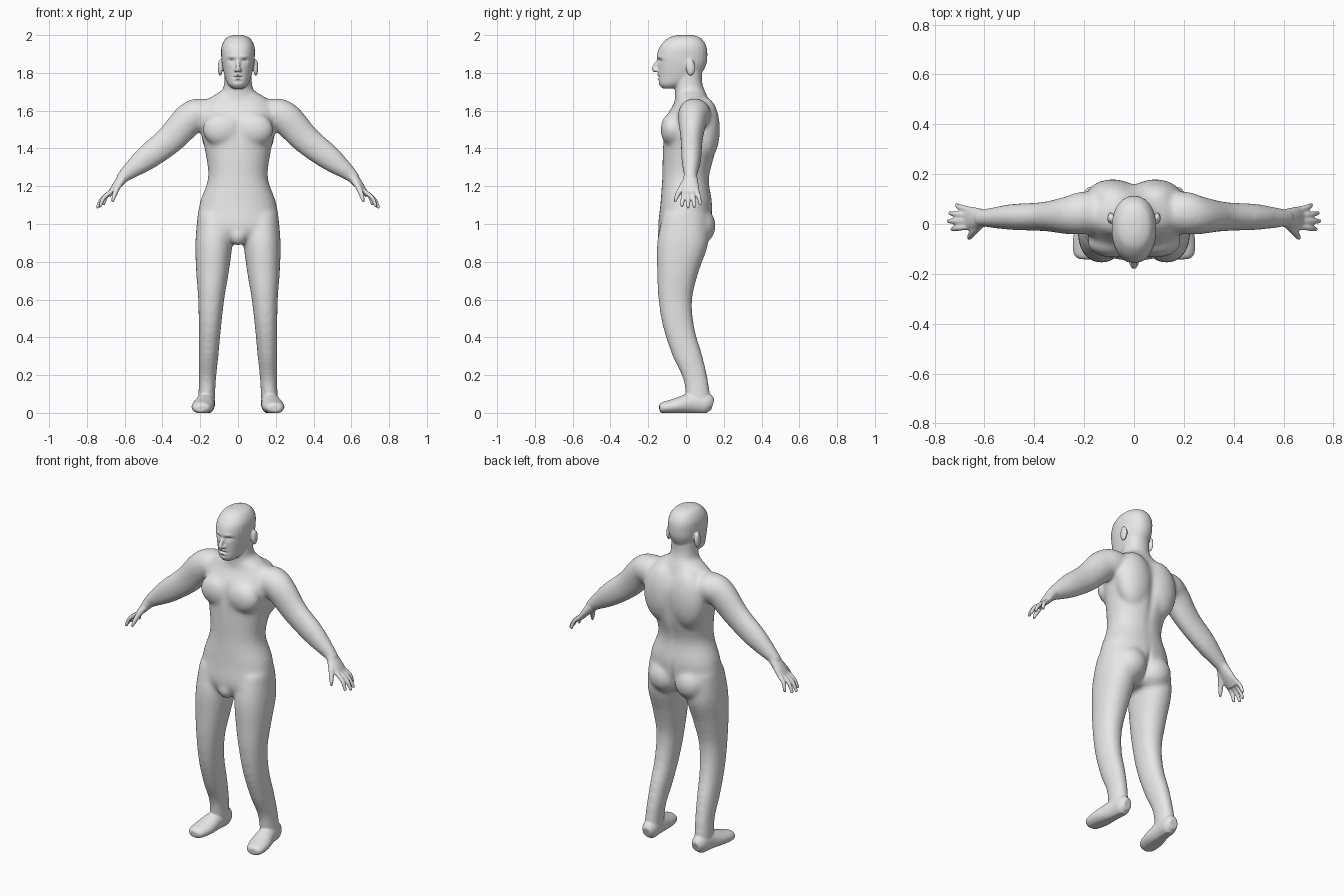
import bpy
import bmesh
from math import cos, sin, pi, exp, radians
from mathutils import Vector, Matrix

if "Cube" in bpy.data.objects:
    bpy.data.objects.remove(bpy.data.objects["Cube"])

GREY = (0.8, 0.8, 0.8, 1)
skin_material = bpy.data.materials.new("plain grey")
skin_material.use_nodes = True
skin_material.diffuse_color = GREY
for node in skin_material.node_tree.nodes:
    if node.type == "BSDF_PRINCIPLED":
        node.inputs["Base Color"].default_value = GREY

ACROSS, DEEP = Vector((1, 0, 0)), Vector((0, 1, 0))


def finish(name, bm, mirror):
    """Turn a bmesh into an object, optionally with its mirrored twin."""
    if mirror:
        copy = bmesh.ops.duplicate(bm, geom=bm.verts[:] + bm.edges[:] + bm.faces[:])
        for element in copy["geom"]:
            if isinstance(element, bmesh.types.BMVert):
                element.co.x = -element.co.x
    bmesh.ops.recalc_face_normals(bm, faces=bm.faces[:])
    mesh = bpy.data.meshes.new(name)
    bm.to_mesh(mesh)
    bm.free()
    mesh.materials.append(skin_material)
    obj = bpy.data.objects.new(name, mesh)
    bpy.context.collection.objects.link(obj)
    return obj


def spline(rows, steps=7):
    """Smooth interpolation through the control rows."""
    out = []
    for i in range(len(rows) - 1):
        before, start, end = rows[max(i - 1, 0)], rows[i], rows[i + 1]
        after = rows[min(i + 2, len(rows) - 1)]
        for k in range(steps):
            t = k / steps
            out.append([q + t / 2 * (r - p + t * (2 * p - 5 * q + 4 * r - s + t * (3 * (q - r) + s - p)))
                        for p, q, r, s in zip(before, start, end, after)])
    return out + [list(rows[-1])]


def loft(name, frames, power, mirror, sides=28):
    """Skin closed rings, each given as a centre and two half axes."""
    bm = bmesh.new()
    rings = []
    for centre, u, v in frames:
        ring = []
        for k in range(sides):
            angle = 2 * pi * k / sides
            c, s = cos(angle), sin(angle)
            reach = (abs(c) ** power + abs(s) ** power) ** (-1 / power)
            ring.append(bm.verts.new(centre + (u * c + v * s) * reach))
        rings.append(ring)
    for low, high in zip(rings, rings[1:]):
        for k in range(sides):
            n = (k + 1) % sides
            bm.faces.new((low[k], low[n], high[n], high[k]))
    bm.faces.new(rings[0])
    bm.faces.new(rings[-1])
    return finish(name, bm, mirror)


def stack(name, rows, offset=0, lean=0):
    """Horizontal sections: height, half width, front, back."""
    frames = [(Vector((offset + lean * z, (front + back) / 2, z)), ACROSS * width, DEEP * (back - front) / 2)
              for z, width, front, back in spline(rows)]
    return loft(name, frames, 2.2, mirror=offset > 0)


def limb(name, rows, side=DEEP, mirror=True):
    """Sections along a path: position, half width along side, half thickness."""
    rows = spline(rows)
    points = [Vector(row[:3]) for row in rows]
    frames = []
    for i, row in enumerate(rows):
        along = points[min(i + 1, len(rows) - 1)] - points[max(i - 1, 0)]
        along.normalize()
        u = (side - along * side.dot(along)).normalized()
        frames.append((points[i], u * row[3], along.cross(u) * row[4]))
    return loft(name, frames, 2, mirror)


def blob(name, centre, radii):
    """Ellipsoid, paired when it sits off the centre plane."""
    bm = bmesh.new()
    bmesh.ops.create_uvsphere(bm, u_segments=24, v_segments=16, radius=1,
                              matrix=Matrix.Translation(centre) @ Matrix.Diagonal((*radii, 1)))
    return finish(name, bm, mirror=centre[0] > 0)


def fuse(name, parts, voxel, rounds, swell=0):
    """Merge overlapping parts into one soft continuous surface."""
    bpy.ops.object.select_all(action="DESELECT")
    for part in parts:
        part.select_set(True)
    bpy.context.view_layer.objects.active = parts[0]
    bpy.ops.object.join()
    obj = bpy.context.view_layer.objects.active
    remesh = obj.modifiers.new("merge", "REMESH")
    remesh.mode = "VOXEL"
    remesh.voxel_size = voxel
    soften = obj.modifiers.new("soften", "SMOOTH")
    soften.factor, soften.iterations = 0.5, rounds
    grow = obj.modifiers.new("swell", "DISPLACE")
    grow.strength, grow.mid_level = swell, 0
    bpy.ops.object.convert(target="MESH")
    obj.name = obj.data.name = name
    return obj


def sculpt(obj, x, y, z, width, height, depth):
    """Dent (or raise) the surface along y around a spot and its mirror spot."""
    for vert in obj.data.vertices:
        up = (vert.co.z - z) / height
        if abs(up) < 2.5:
            aside = (abs(vert.co.x) - x) / width
            inward = (vert.co.y - y) / 0.05
            vert.co.y += depth * exp(-aside ** 2 - inward ** 2 - up ** 2)


# Trunk and neck
torso = stack("torso", [(.9, .06, -.1, .05), (.97, .2, -.143, .12), (1.1, .202, -.133, .136),
                        (1.24, .156, -.123, .12), (1.38, .17, -.12, .153), (1.54, .203, -.112, .165),
                        (1.64, .175, -.06, .125), (1.7, .09, -.05, .1)])
neck = stack("neck", [(1.58, .09, -.06, .12), (1.68, .08, -.056, .103),
                      (1.75, .071, -.06, .083), (1.83, .07, -.06, .085)])
chest = blob("chest_muscles", (.085, -.075, 1.5), (.1, .057, .085))
back = blob("back_muscles", (.085, .1, 1.5), (.11, .077, .17))
buttocks = blob("buttocks", (.085, .058, .99), (.097, .097, .1))
groin = blob("groin", (0, -.108, .94), (.045, .042, .052))

# Legs and arms
legs = stack("legs", [(1.05, .09, -.12, .11), (.9, .095, -.15, .115), (.75, .084, -.15, .065),
                      (.6, .066, -.143, .03), (.45, .056, -.118, .042), (.3, .049, -.068, .085),
                      (.17, .042, -.01, .115), (.03, .042, .003, .132)], offset=.17, lean=-.047)
arms = limb("arms", [(.13, .045, 1.575, .075, .07), (.2, .045, 1.583, .083, .08),
                     (.26, .035, 1.553, .074, .084), (.36, .03, 1.447, .056, .075),
                     (.487, .028, 1.347, .05, .064), (.595, .024, 1.262, .035, .036),
                     (.625, .024, 1.23, .036, .026)])
trunk = fuse("trunk", [torso, neck, chest, back, buttocks, groin, legs, arms], .012, 10, .003)

# Head with nose and ears
head = stack("head", [(1.718, .03, -.125, -.05), (1.74, .054, -.143, .01), (1.78, .07, -.147, .07),
                      (1.84, .084, -.15, .105), (1.89, .089, -.154, .113), (1.94, .087, -.138, .108),
                      (1.98, .067, -.1, .083), (1.996, .038, -.062, .05), (2.001, .012, -.03, .02)])
nose = limb("nose", [(0, -.146, 1.866, .009, .008), (0, -.169, 1.824, .013, .012),
                     (0, -.158, 1.808, .013, .01)], ACROSS, mirror=False)
nostrils = blob("nostrils", (.013, -.155, 1.814), (.009, .012, .008))
ears = blob("ears", (.094, .024, 1.828), (.013, .024, .044))
parts = [trunk, head, nose, nostrils, ears]

# Hands, with the four fingers fanned by rule
parts.append(limb("palms", [(.59, .024, 1.267, .033, .032), (.63, .023, 1.22, .042, .025),
                            (.66, .024, 1.182, .047, .018), (.685, .025, 1.15, .038, .011)]))
for i, label in enumerate(("index", "middle", "ring", "little")):
    shorter = (i - 1.2) ** 2
    knuckle = Vector((.66, -.011 + .023 * i, 1.18))
    tip = Vector((.748 - .011 * shorter, -.022 + .033 * i, 1.083 + .005 * shorter))
    bend = (knuckle + tip) / 2 + Vector((.012, 0, .006))
    pad = tip.lerp(bend, .15)
    path = [(*point, size, size) for point, size in
            ((knuckle, .012), (bend, .0115), (pad, .009), (tip, .005))]
    parts.append(limb(label + "_fingers", path))
parts.append(limb("thumbs", [(.612, .005, 1.235, .018, .018), (.64, -.025, 1.19, .016, .016),
                             (.657, -.049, 1.145, .012, .012), (.665, -.06, 1.115, .006, .006)], ACROSS))

# Feet
parts.append(limb("feet", [(.163, .141, .042, .026, .03), (.165, .11, .05, .043, .055),
                           (.171, .04, .052, .048, .057), (.185, -.055, .036, .059, .041),
                           (.196, -.122, .027, .048, .03), (.198, -.141, .025, .024, .018)], ACROSS))
body = fuse("body", parts, .0055, 4)

# Face: sockets, eyelids, brows, lips, mouth line, chin crease
sculpt(body, .036, -.15, 1.863, .019, .012, .014)
sculpt(body, .037, -.14, 1.859, .013, .006, -.007)
sculpt(body, .034, -.15, 1.886, .025, .008, -.004)
for lip in (1.79, 1.768):
    sculpt(body, 0, -.15, lip, .016, .006, -.005)
sculpt(body, 0, -.15, 1.779, .024, .004, .007)
sculpt(body, 0, -.15, 1.755, .02, .006, .004)

# Spine, breastbone and buttock cleft
sculpt(body, 0, .165, 1.42, .025, .2, -.01)
sculpt(body, 0, -.13, 1.5, .018, .09, .006)
sculpt(body, 0, .13, .97, .015, .08, -.018)

# Flat soles
for vert in body.data.vertices:
    vert.co.z = max(vert.co.z, 0)
bpy.ops.object.shade_smooth_by_angle(angle=radians(40))
